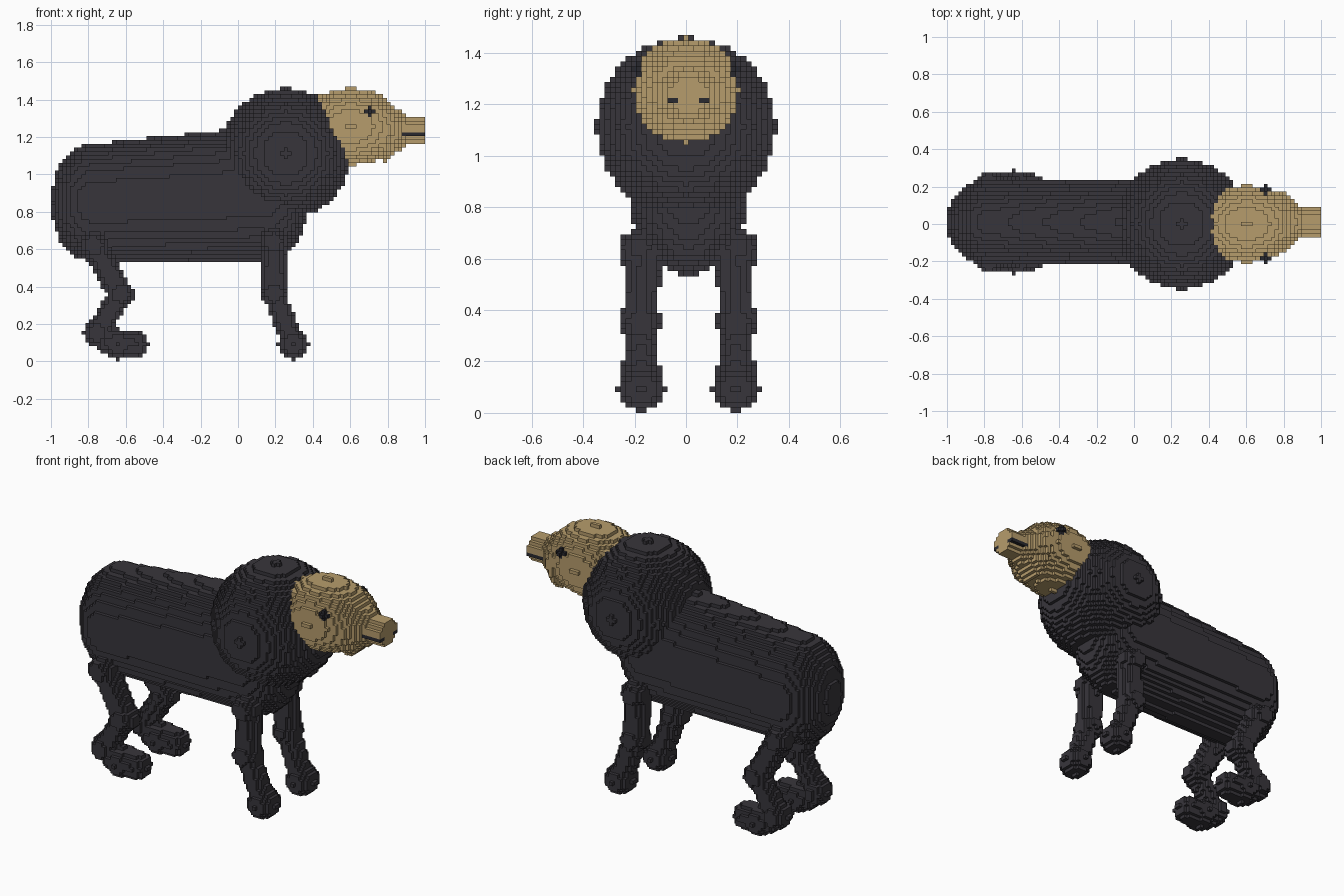
import bpy
import math
from mathutils import Vector

cube = bpy.data.objects.get("Cube")
if cube:
    bpy.data.objects.remove(cube, do_unlink=True)

# Block grid: 98 x 35 x 72 cells
H = 2 / 98
ORIGIN = Vector((-1, -17.5 * H, 0))
SIZE = (98, 35, 72)
MID = 0.5 * H  # the body and legs sit half a block off centre


def material(name, rgb):
    m = bpy.data.materials.new(name)
    m.use_nodes = True
    m.diffuse_color = (*rgb, 1)
    bsdf = m.node_tree.nodes["Principled BSDF"]
    bsdf.inputs["Base Color"].default_value = (*rgb, 1)
    bsdf.inputs["Roughness"].default_value = 0.9
    return m


charcoal = material("charcoal", (0.039, 0.036, 0.044))
tan = material("tan", (0.47, 0.335, 0.15))
black = material("near_black", (0.022, 0.022, 0.028))


# Solids: each is (low corner, high corner, inside test)
def ball(c, r):
    c, r = Vector(c), Vector(r)
    return c - r, c + r, lambda p: sum(((p[i] - c[i]) / r[i]) ** 2 for i in range(3)) <= 1


def limb(a, b, r):
    a, b, pad = Vector(a), Vector(b), Vector((r, r, r))
    d = b - a
    lo = Vector(map(min, a, b)) - pad
    hi = Vector(map(max, a, b)) + pad

    def inside(p):
        t = max(0, min(1, (p - a).dot(d) / d.length_squared))
        return (p - a - d * t).length <= r
    return lo, hi, inside


def joint(c):
    return ball(c, (3.6 * H, 4.1 * H, 3.6 * H))


def foot(x, y):
    return ball((x, y, 4.5 * H), (4.05 * H, 4.55 * H, 4.05 * H))


def barrel():
    def inside(p):
        s = max(0, min(1, (p.x + 0.76) / 0.9))
        end = max(0, -0.76 - p.x, p.x - 0.14) / 0.24
        return (((p.y - MID) / 0.229) ** 2 + ((p.z - 0.85 - 0.05 * s) / (0.315 + 0.045 * s)) ** 2
                + end ** 2.4) <= 1
    return Vector((-1, -0.3, 0.5)), Vector((0.4, 0.3, 1.3)), inside


def muzzle():
    def inside(p):
        r = max(0.078, 0.12 - 0.8 * (p.x - 0.85))
        return math.hypot(p.y - MID, p.z - 1.235) <= r
    return Vector((0.78, -0.2, 1.0)), Vector((1, 0.2, 1.45)), inside


def mouth_side(side):
    lo = Vector((0.885, MID + side * 0.08 - 0.02, 59 * H))
    hi = Vector((1, MID + side * 0.08 + 0.02, 60 * H))
    return lo, hi, lambda p: muzzle()[2](p) and abs(p.z - 59.5 * H) < 0.4 * H


# Parts in order; later parts take over cells they share with earlier ones
parts = [("body", charcoal, [barrel()])]
for name, side in (("near", -1), ("far", 1)):
    yu, yl, yf = (MID + side * v for v in (0.172, 0.19, 9 * H))
    hip, hock = (-0.77, yu, 0.62), (-0.627, yl, 0.36)
    heel, toe = (-0.755, yl, 0.155), (-0.55, yf, 4.5 * H)
    parts.append(("hind_leg_" + name, charcoal, [
        limb(hip, hock, 0.068), limb(hock, heel, 0.06),
        joint((-0.77, yl, 0.62)), joint(hock), joint(heel)]))
    parts.append(("hind_foot_" + name, charcoal, [
        foot(-1 + 17.5 * H, yf), limb((-0.69, yf, 0.105), toe, 0.074)]))
    shoulder, knee, ankle = (0.19, yu, 0.66), (0.194, yl, 0.36), (0.285, yf, 0.12)
    parts.append(("front_leg_" + name, charcoal, [
        limb(shoulder, knee, 0.066), limb(knee, ankle, 0.06),
        joint((0.19, yl, 0.64)), joint(knee)]))
    parts.append(("front_foot_" + name, charcoal, [foot(-1 + 63.5 * H, yf)]))
parts.append(("mane", charcoal, [ball((-1 + 61.5 * H, 0, 54.5 * H), (17.05 * H,) * 3)]))
parts.append(("head", tan, [ball((0.605, 0, 61.5 * H), (0.275, 10.05 * H, 10.05 * H))]))
parts.append(("snout", tan, [muzzle()]))
for name, side in (("near", -1), ("far", 1)):
    parts.append(("eye_" + name, black,
                  [ball((-1 + 83.5 * H, side * 9 * H, 65.5 * H), (1.05 * H,) * 3)]))
    parts.append(("mouth_line_" + name, black, [mouth_side(side)]))

# Fill the grid
cells = {}
for index, (_, _, solids) in enumerate(parts):
    for lo, hi, inside in solids:
        span = []
        for i in range(3):
            first = max(0, math.floor((lo[i] - ORIGIN[i]) / H))
            last = min(SIZE[i], math.ceil((hi[i] - ORIGIN[i]) / H))
            span.append(range(first, last))
        for x in span[0]:
            for y in span[1]:
                for z in span[2]:
                    if inside(ORIGIN + Vector((x + 0.5, y + 0.5, z + 0.5)) * H):
                        cells[x, y, z] = index


def quad(cell, axis, step):
    """Corners of one block side, wound to face outwards."""
    u, v = (axis + 1) % 3, (axis + 2) % 3
    ring = []
    for du, dv in ((0, 0), (1, 0), (1, 1), (0, 1)):
        c = list(cell)
        c[axis] += step > 0
        c[u] += du
        c[v] += dv
        ring.append(tuple(c))
    return ring if step > 0 else ring[::-1]


# Outer block sides become the faces of each part
verts = [{} for _ in parts]
faces = [[] for _ in parts]
for cell, index in cells.items():
    for axis in range(3):
        for step in (-1, 1):
            beside = list(cell)
            beside[axis] += step
            if tuple(beside) not in cells:
                known = verts[index]
                faces[index].append([known.setdefault(c, len(known))
                                     for c in quad(cell, axis, step)])

for (name, mat, _), known, polys in zip(parts, verts, faces):
    if not polys:
        continue
    mesh = bpy.data.meshes.new(name)
    mesh.from_pydata([ORIGIN + Vector(c) * H for c in known], [], polys)
    mesh.materials.append(mat)
    mesh.update()
    bpy.context.scene.collection.objects.link(bpy.data.objects.new(name, mesh))
